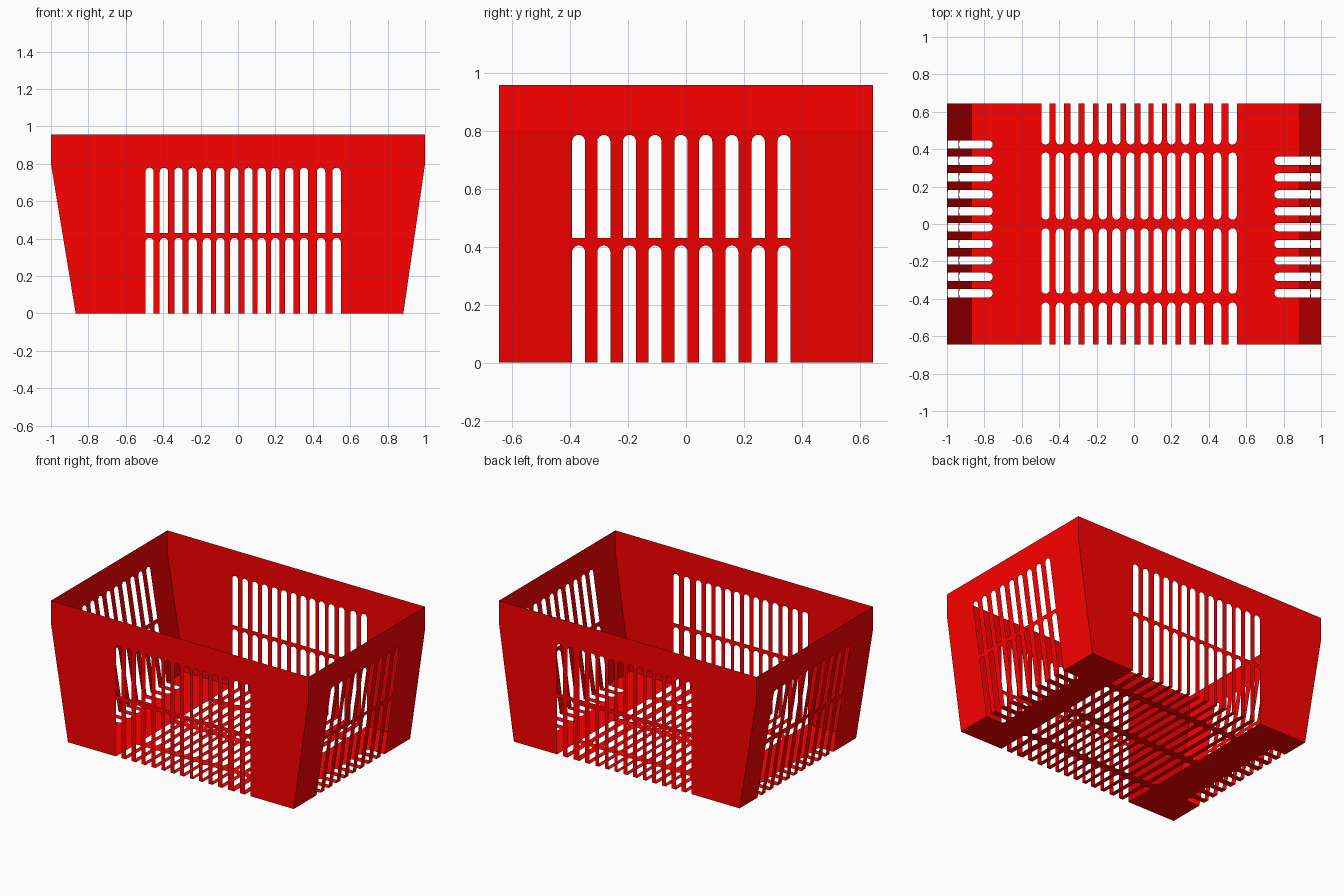
import bpy, bmesh, math
from mathutils import Vector

if "Cube" in bpy.data.objects:
    bpy.data.objects.remove(bpy.data.objects["Cube"])

# Main sizes
H, KINK, D, W = 0.957, 0.80, 0.645, 1.0
XL, XR = -0.868, 0.884          # floor ends
R = 0.0225                      # slot half width
BAR_LOW, BAR_HIGH = 0.404, 0.43
LONG_TOP, END_TOP = 0.779, 0.785

# Slot centres along the long walls and the short walls
LONG = [-0.473, -0.396, -0.318, -0.243, -0.166, -0.094, -0.019,
        0.056, 0.126, 0.2, 0.275, 0.353, 0.444, 0.527]
RIGHT = [-0.37, -0.283, -0.195, -0.107, -0.017, 0.068, 0.158, 0.249, 0.338]
LEFT = RIGHT + [0.425]

red = bpy.data.materials.new("red_plastic")
red.diffuse_color = (1.0, 0.0, 0.0, 1)
red.use_nodes = True
red.node_tree.nodes["Principled BSDF"].inputs["Base Color"].default_value = red.diffuse_color


def arc(c, v, a0, a1, n=10):
    return [(c + R * math.cos(a0 + (a1 - a0) * i / n),
             v + R * math.sin(a0 + (a1 - a0) * i / n)) for i in range(n + 1)]


def notch(c, h):
    """Slot open at v = 0 with a round top at v = h."""
    return [(c - R, 0)] + arc(c, h - R, math.pi, 0) + [(c + R, 0)]


def arch(c, v0, v1):
    """Closed slot, flat bottom and round top."""
    return [(c + R, v0)] + arc(c, v1 - R, 0, math.pi) + [(c - R, v0)]


def pill(c, v0, v1):
    """Closed slot, both ends round."""
    return arc(c, v1 - R, 0, math.pi) + arc(c, v0 + R, math.pi, 2 * math.pi)


def panel(name, outline, holes, place, outward, strips=()):
    """Fill a flat outline with holes, then place it in space."""
    bm = bmesh.new()
    edges = []
    for loop in [outline] + holes:
        vs = [bm.verts.new((u, v, 0)) for u, v in loop]
        edges += [bm.edges.new((vs[i - 1], vs[i])) for i in range(len(vs))]
    bmesh.ops.triangle_fill(bm, use_beauty=True, edges=edges, normal=(0, 0, 1))
    for v in bm.verts:
        v.co = place(v.co.x, v.co.y)
    for quad in strips:
        bm.faces.new([bm.verts.new(p) for p in quad])
    bmesh.ops.remove_doubles(bm, verts=bm.verts, dist=1e-5)
    bm.normal_update()
    flip = [f for f in bm.faces if f.normal.dot(Vector(outward)) < 0]
    bmesh.ops.reverse_faces(bm, faces=flip)
    me = bpy.data.meshes.new(name)
    bm.to_mesh(me)
    bm.free()
    me.materials.append(red)
    ob = bpy.data.objects.new(name, me)
    bpy.context.collection.objects.link(ob)


# Front and back walls
outline = [(XL, 0)]
for c in LONG:
    outline += notch(c, BAR_LOW)
outline += [(XR, 0), (W, KINK), (W, H), (-W, H), (-W, KINK)]
holes = [arch(c, BAR_HIGH, LONG_TOP) for c in LONG]
for name, s in (("front_wall", -1), ("back_wall", 1)):
    panel(name, outline, holes, lambda u, v, s=s: Vector((u, s * D, v)), (0, s, 0))

# Leaning end walls with an upright rim band
for name, s, x0, ys in (("left_wall", -1, XL, LEFT), ("right_wall", 1, XR, RIGHT)):
    outline = [(-D, 0)]
    for c in ys:
        outline += notch(c, BAR_LOW)
    outline += [(D, 0), (D, KINK), (-D, KINK)]
    holes = [arch(c, BAR_HIGH, END_TOP) for c in ys]
    x1 = s * W
    rim = [(x1, -D, KINK), (x1, D, KINK), (x1, D, H), (x1, -D, H)]
    panel(name, outline, holes,
          lambda u, v, a=x0, b=x1: Vector((a + (b - a) * v / KINK, u, v)),
          (s, 0, 0), [rim])

# Floor with slots running in from all four walls
outline = [(XL, -D)]
for c in LONG:
    outline += [(u, v - D) for u, v in notch(c, D - 0.42)]
outline.append((XR, -D))
for c in RIGHT:
    outline += [(XR - v, u) for u, v in notch(c, XR - 0.75)]
outline.append((XR, D))
for c in reversed(LONG):
    outline += [(u, D - v) for u, v in reversed(notch(c, D - 0.425))]
outline.append((XL, D))
for c in reversed(LEFT):
    outline += [(XL + v, u) for u, v in reversed(notch(c, -0.755 - XL))]
holes = [pill(c, a, b) for c in LONG for a, b in ((-0.373, -0.023), (0.023, 0.382))]
panel("floor", outline, holes, lambda u, v: Vector((u, v, 0)), (0, 0, -1))
